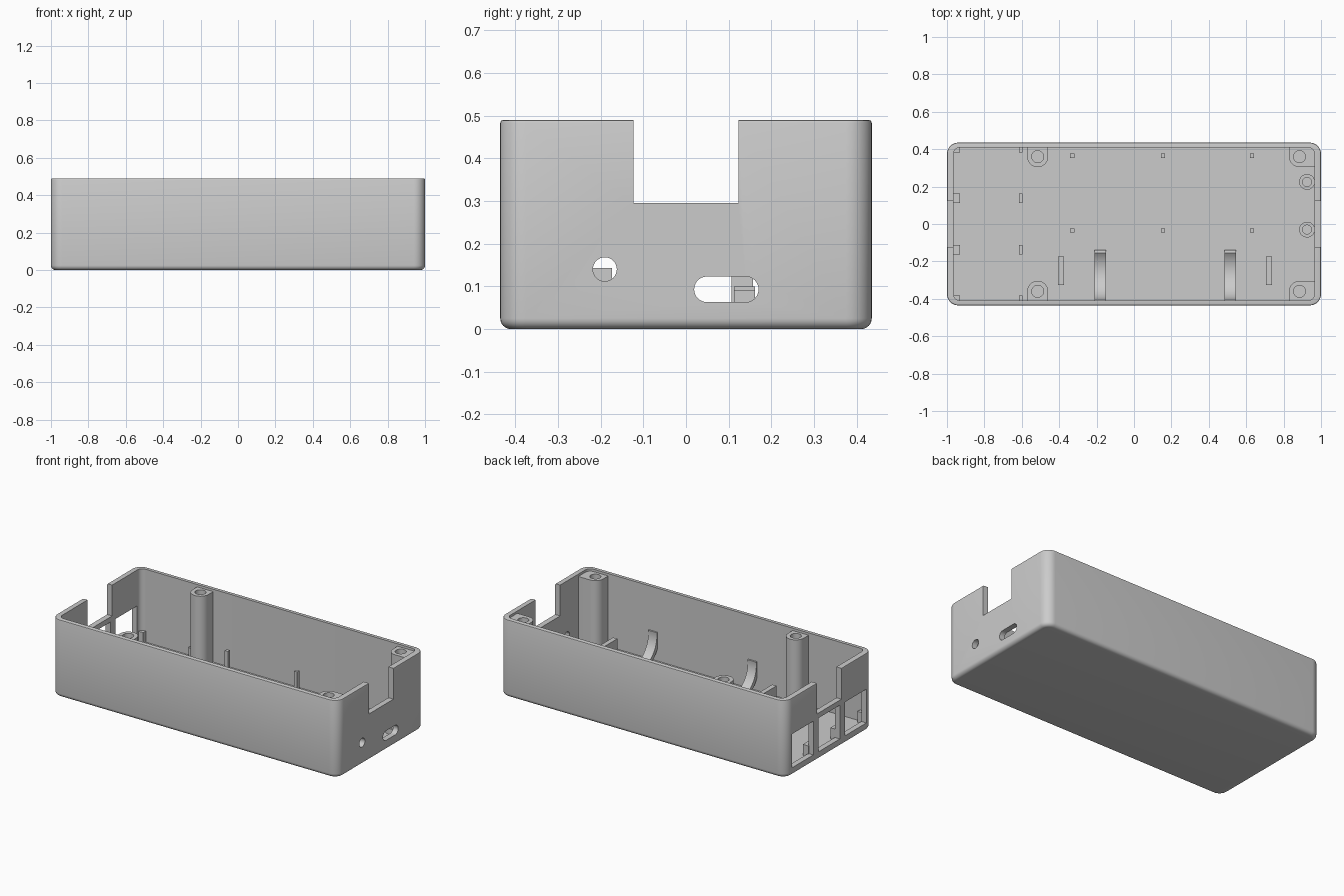
import bpy, bmesh, math

cube = bpy.data.objects.get("Cube")
if cube:
    bpy.data.objects.remove(cube, do_unlink=True)

grey = bpy.data.materials.new("light_grey_plastic")
grey.use_nodes = True
COLOUR = (0.6, 0.6, 0.6, 1)
grey.diffuse_color = COLOUR
grey.node_tree.nodes["Principled BSDF"].inputs["Base Color"].default_value = COLOUR

HX, HY, H = 1.0, 0.435, 0.49      # half length, half width, height
WX, WY, FLOOR = 0.035, 0.027, 0.03  # end wall, side wall, floor thickness


def finish(name, bm):
    bmesh.ops.recalc_face_normals(bm, faces=bm.faces)
    mesh = bpy.data.meshes.new(name)
    bm.to_mesh(mesh)
    bm.free()
    mesh.materials.append(grey)
    obj = bpy.data.objects.new(name, mesh)
    bpy.context.collection.objects.link(obj)
    return obj


def prism(name, outline, axis, low, high):
    """Extrude a 2D outline along an axis: x takes (y, z), z takes (x, y)."""
    bm = bmesh.new()
    rings = []
    for t in (low, high):
        rings.append([bm.verts.new((t, a, b) if axis == "x" else (a, b, t))
                      for a, b in outline])
    n = len(outline)
    for i in range(n):
        j = (i + 1) % n
        bm.faces.new((rings[0][i], rings[0][j], rings[1][j], rings[1][i]))
    for ring in rings:
        bm.faces.new(ring)
    return finish(name, bm)


def box(name, x0, x1, y0, y1, z0, z1):
    return prism(name, [(x0, y0), (x1, y0), (x1, y1), (x0, y1)], "z", z0, z1)


def arc(cx, cy, r, start, end, steps):
    angles = [math.radians(start + (end - start) * i / steps) for i in range(steps + 1)]
    return [(cx + r * math.cos(a), cy + r * math.sin(a)) for a in angles]


def circle(cx, cy, r):
    return arc(cx, cy, r, 0, 360, 32)[:-1]


def boolean(obj, other, operation="DIFFERENCE"):
    mod = obj.modifiers.new("bool", "BOOLEAN")
    mod.operation, mod.solver, mod.object = operation, "EXACT", other
    bpy.context.view_layer.objects.active = obj
    bpy.ops.object.modifier_apply(modifier=mod.name)
    bpy.data.objects.remove(other, do_unlink=True)


def smooth(obj):
    bpy.ops.object.select_all(action="DESELECT")
    obj.select_set(True)
    bpy.context.view_layer.objects.active = obj
    bpy.ops.object.shade_smooth_by_angle(angle=math.radians(30))


def rounded_rect(ix, iy, r):
    pts = []
    for k, (sx, sy) in enumerate([(1, 1), (-1, 1), (-1, -1), (1, -1)]):
        pts += arc(sx * (HX - ix - r), sy * (HY - iy - r), r, 90 * k, 90 * k + 90, 8)
    return pts


# Open case: rounded rings lofted up the outside and down the inside
levels = []
for a in range(0, 91, 15):
    s = math.radians(a)
    inset = 0.025 * (1 - math.sin(s))
    levels.append((inset, inset, 0.025 * (1 - math.cos(s))))
levels += [(0, 0, H - 0.008), (0.002, 0.002, H - 0.002), (0.008, 0.008, H),
           (WX, WY, H), (WX, WY, FLOOR)]
bm = bmesh.new()
rings = [[bm.verts.new((x, y, z)) for x, y in rounded_rect(ix, iy, 0.06 - min(ix, iy))]
         for ix, iy, z in levels]
for lower, upper in zip(rings, rings[1:]):
    for i in range(len(lower)):
        j = (i + 1) % len(lower)
        bm.faces.new((lower[i], lower[j], upper[j], upper[i]))
bm.faces.new(rings[0])
bm.faces.new(rings[-1])
case = finish("case_shell", bm)

# Cable notches in both ends
boolean(case, box("notch_cutter", -1.1, 1.1, -0.123, 0.123, 0.295, 0.6))

# Three square port windows
for y in (-0.264, 0, 0.264):
    boolean(case, box("window_cutter", -1.1, -0.95, y - 0.107, y + 0.107, 0.05, 0.263))

# Round hole and long slot in the other end
boolean(case, prism("hole_cutter", circle(-0.19, 0.14, 0.028), "x", 0.94, 1.1))
slot = arc(0.14, 0.093, 0.03, -90, 90, 12) + arc(0.049, 0.093, 0.03, 90, 270, 12)
boolean(case, prism("slot_cutter", slot, "x", 0.94, 1.1))
smooth(case)

# Screw pillars joined to the side walls
for x in (-0.515, 0.885):
    for side in (-1, 1):
        wall = side * (HY - 0.02)
        outline = [(x + 0.056, wall)] + arc(x, side * 0.36, 0.056, 0, -180 * side, 20)
        outline.append((x - 0.056, wall))
        pillar = prism("screw_pillar", outline, "z", 0.02, 0.475)
        if x > 0:
            y0, y1 = sorted((side * 0.304, wall))
            boolean(pillar, box("corner_fill", x, 0.97, y0, y1, 0.02, 0.475), "UNION")
        boolean(pillar, prism("screw_cutter", circle(x, side * 0.36, 0.032), "z", 0.15, 0.6))
        smooth(pillar)

# Low round standoffs beside the slot
for y in (0.225, -0.03):
    standoff = prism("board_standoff", circle(0.925, y, 0.042), "z", 0.02, 0.065)
    boolean(standoff, prism("screw_cutter", circle(0.925, y, 0.024), "z", FLOOR, 0.2))
    smooth(standoff)

# Thin square board pins
for x in (-0.33, 0.155, 0.63):
    for y in (0.365, -0.035):
        box("board_pin", x - 0.011, x + 0.011, y - 0.011, y + 0.011, 0.02, 0.155)

# Port guide blocks behind the windows
for side in (-1, 1):
    for y0, y1 in ((0.112, 0.162), (0.382, 0.415)):
        a, b = sorted((side * y0, side * y1))
        box("port_guide", -0.97, -0.93, a, b, 0.02, 0.1)
        box("port_stop", -0.615, -0.596, a, b, 0.02, 0.09)

# Curved cell cradles and upright end tabs
for x in (-0.18, 0.515):
    outline = arc(-0.25, 0.19, 0.152, 172, 309, 24) + arc(-0.25, 0.19, 0.178, 309, 172, 24)
    smooth(prism("cell_cradle", outline, "x", x - 0.03, x + 0.03))
for x in (-0.39, 0.722):
    box("cell_end_tab", x - 0.015, x + 0.015, -0.325, -0.173, 0.02, 0.143)
